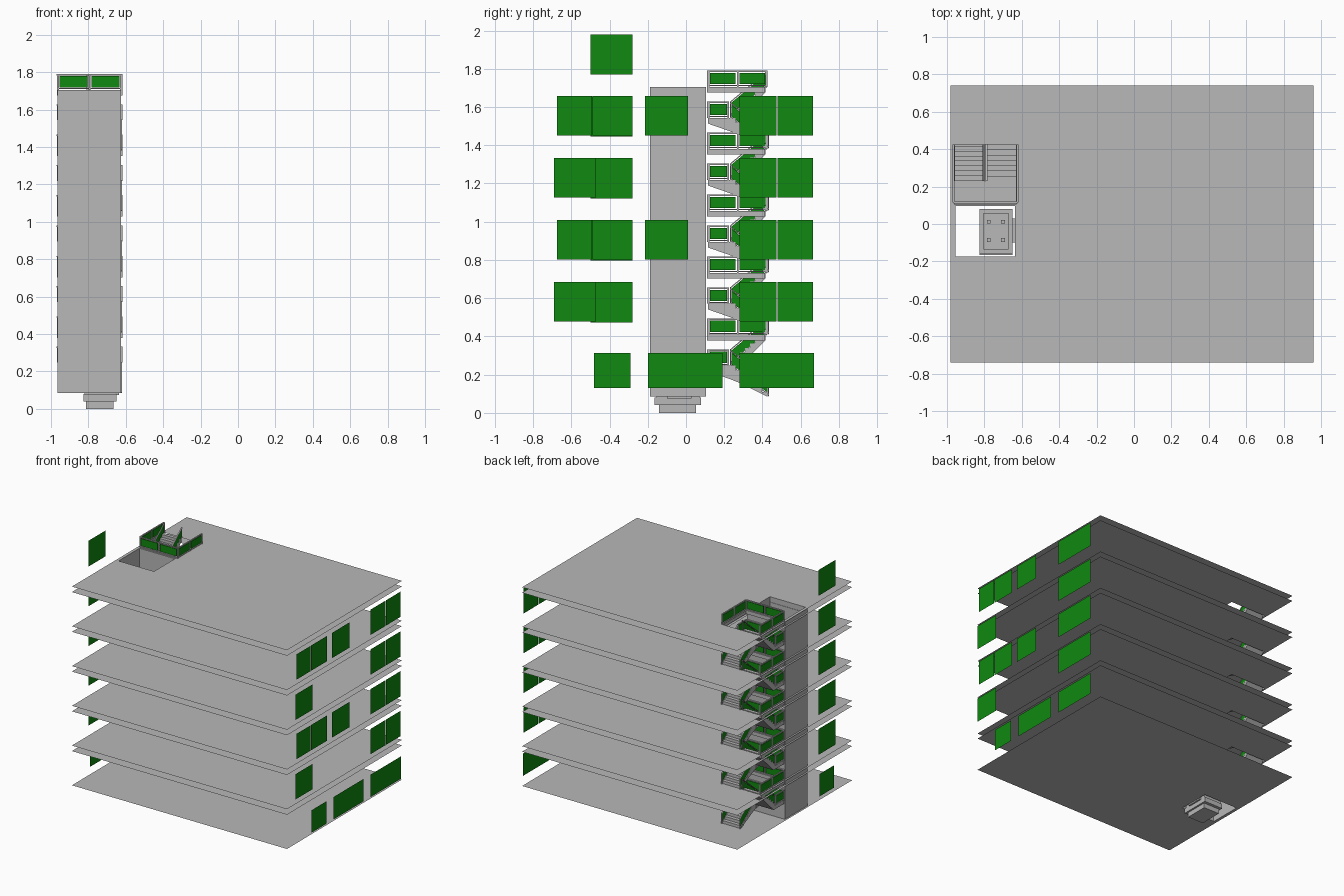
import bpy, bmesh
from mathutils import Vector

cube = bpy.data.objects.get("Cube")
if cube:
    bpy.data.objects.remove(cube, do_unlink=True)


def material(name, color):
    m = bpy.data.materials.new(name)
    m.use_nodes = True
    m.diffuse_color = color
    m.node_tree.nodes["Principled BSDF"].inputs["Base Color"].default_value = color
    return m


GREY = material("concrete grey", (0.48, 0.48, 0.48, 1))
GREEN = material("panel green", (0.005, 0.25, 0.005, 1))


class Part:
    """Collects simple solids and faces into one named object."""

    def __init__(self, name, mat):
        self.name, self.mat, self.bm = name, mat, bmesh.new()

    def face(self, points):
        return self.bm.faces.new([self.bm.verts.new(p) for p in points])

    def solid(self, points, offset):
        f = self.face(points)
        new = bmesh.ops.extrude_face_region(self.bm, geom=[f], use_keep_orig=True)
        verts = [g for g in new["geom"] if isinstance(g, bmesh.types.BMVert)]
        bmesh.ops.translate(self.bm, verts=verts, vec=offset)

    def box(self, x, y, z):
        self.solid([(x[0], y[0], z[0]), (x[1], y[0], z[0]),
                    (x[1], y[1], z[0]), (x[0], y[1], z[0])], (0, 0, z[1] - z[0]))

    def strip(self, a, b, low, high, thick):
        # upright band between two points, following their slope
        a, b = Vector(a), Vector(b)
        up = Vector((0, 0, 1))
        side = (b - a).cross(up).normalized() * thick
        pts = [a + up * low, b + up * low, b + up * high, a + up * high]
        self.solid([p - side / 2 for p in pts], side)

    def finish(self, recalc=True):
        if recalc:
            bmesh.ops.recalc_face_normals(self.bm, faces=self.bm.faces)
        mesh = bpy.data.meshes.new(self.name)
        self.bm.to_mesh(mesh)
        self.bm.free()
        mesh.materials.append(self.mat)
        bpy.context.collection.objects.link(bpy.data.objects.new(self.name, mesh))


BASE, STOREY = 0.085, 0.324
floors = [BASE + STOREY * i for i in range(6)]
LEFT, MIDDLE, RIGHT = -0.965, -0.797, -0.622     # stair sides
NEAR, TURN, FAR = 0.115, 0.23, 0.425             # stair depth marks

# Thin floor and ceiling sheets with shaft and stair openings
xs = (-0.98, -0.96, -0.63, 0.96)
ys = (-0.74, -0.175, 0.105, FAR, 0.74)


def sheet(name, z, holes):
    p = Part(name, GREY)
    for i in range(len(xs) - 1):
        for j in range(len(ys) - 1):
            if i == 1 and j in holes:
                continue
            p.face([(xs[i], ys[j], z), (xs[i + 1], ys[j], z),
                    (xs[i + 1], ys[j + 1], z), (xs[i], ys[j + 1], z)])
    bmesh.ops.remove_doubles(p.bm, verts=p.bm.verts, dist=0.0001)
    p.finish(False)


sheet("ground_floor", BASE, (1,))
for n, z in enumerate(floors[1:], 1):
    sheet(f"floor_{n}", z, (1, 2))
    sheet(f"ceiling_{n}", z - 0.045, (1, 2))

# Window panels on both end faces
windows = Part("window_panels", GREEN)


def window(x, y0, y1, z0, z1):
    windows.face([(x, y0, z0), (x, y1, z0), (x, y1, z1), (x, y0, z1)])


for y0, y1 in ((-0.48, -0.29), (-0.2, 0.19), (0.28, 0.67)):
    window(1, y0, y1, 0.13, 0.312)
window(-1, -0.48, -0.29, 0.13, 0.312)
for n, z in enumerate(floors[1:], 1):
    window(-1, -0.5, -0.28, z + 0.065, z + 0.275)
    if n == 5:
        continue
    spans = [(0.28, 0.474), (0.478, 0.665)]
    if n % 2:
        spans += [(-0.69, -0.47)]
    else:
        spans += [(-0.675, -0.492), (-0.488, -0.28), (-0.215, 0.01)]
    for y0, y1 in spans:
        window(1, y0, y1, z + 0.07, z + 0.276)
windows.finish(False)

# Lift shaft, open at top and bottom
shaft = Part("lift_shaft", GREY)
SX, SY, SZ, T = (-0.965, -0.625), (-0.188, 0.105), (BASE, floors[-1]), 0.01
shaft.box((SX[0], SX[0] + T), SY, SZ)
shaft.box((SX[1] - T, SX[1]), SY, SZ)
shaft.box((SX[0] + T, SX[1] - T), (SY[0], SY[0] + T), SZ)
shaft.box((SX[0] + T, SX[1] - T), (SY[1] - T, SY[1]), SZ)
shaft.finish()

# Lift doors with jambs, lintel and sill on each served floor
doors = Part("lift_doors", GREY)
for z in floors[:-1]:
    x0 = SX[1] - 0.001
    doors.box((x0, x0 + 0.003), (-0.105, 0.02), (z, z + 0.16))
    for y in (-0.115, -0.083, -0.008, 0.02):
        doors.box((x0, x0 + 0.006), (y, y + 0.01), (z, z + 0.162))
    doors.box((x0, x0 + 0.006), (-0.128, 0.035), (z, z + 0.006))
    doors.box((x0, x0 + 0.006), (-0.115, 0.03), (z + 0.157, z + 0.166))
doors.finish()

# Lift car with stepped underside, stepped roof and roof fittings
car = Part("lift_car", GREY)
for x, y, z in (((-0.812, -0.665), (-0.14, 0.053), (0, 0.04)),
                ((-0.826, -0.65), (-0.165, 0.078), (0.04, 0.08)),
                ((-0.82, -0.655), (-0.155, 0.07), (0.08, 0.29)),
                ((-0.826, -0.65), (-0.16, 0.08), (0.29, 0.3)),
                ((-0.805, -0.67), (-0.135, 0.058), (0.3, 0.32)),
                ((-0.65, -0.636), (-0.1, 0.03), (0.075, 0.28))):
    car.box(x, y, z)
for x in (-0.777, -0.7):
    for y in (-0.085, 0.012):
        car.box((x - 0.01, x + 0.01), (y - 0.01, y + 0.01), (0.32, 0.33))
car.finish()

# Dog-leg stairs with railings
stairs = Part("stairs", GREY)
rails = Part("stair_railing_frames", GREY)
infill = Part("stair_railing_panels", GREEN)
STEPS = 7


def flight(x0, x1, y0, z0, y1, z1, underside):
    # stepped profile rising from (y0, z0) to (y1, z1), closed by the underside
    pts = []
    for i in range(STEPS):
        y = y0 + (y1 - y0) * i / STEPS
        h = z0 + (z1 - z0) * (i + 1) / STEPS
        pts += [(y, z0 + (z1 - z0) * i / STEPS), (y, h)]
    pts += [(y1, z1)] + underside
    stairs.solid([(x0, y, z) for y, z in pts], (x1 - x0, 0, 0))


def railing(a, b, bays=1):
    a, b = Vector(a), Vector(b)
    d = (b - a).normalized()
    rails.strip(a, b, 0.004, 0.01, 0.008)
    rails.strip(a, b, 0.078, 0.085, 0.01)
    for i in range(bays + 1):
        c = a.lerp(b, i / bays)
        c = c + d * (0.004 if i == 0 else -0.004 if i == bays else 0)
        rails.strip(c - d * 0.004, c + d * 0.004, 0, 0.08, 0.008)
    for i in range(bays):
        infill.strip(a.lerp(b, i / bays) + d * 0.011,
                     a.lerp(b, (i + 1) / bays) - d * 0.011, 0.014, 0.073, 0.005)


for low, top in zip(floors, floors[1:]):
    mid = (low + top) / 2
    # lower flight, half landing, upper flight
    flight(MIDDLE + 0.005, RIGHT, FAR, low, TURN, mid,
           [(TURN, mid - 0.07), (0.28, mid - 0.09)])
    flight(LEFT, MIDDLE - 0.005, TURN, mid, FAR - 0.01, top,
           [(FAR - 0.01, top - 0.03), (TURN + 0.02, mid - 0.03), (TURN, mid - 0.03)])
    stairs.box((LEFT, MIDDLE), (NEAR, TURN), (mid - 0.03, mid))
    stairs.solid([(MIDDLE, y, z) for y, z in ((NEAR, mid), (TURN, mid),
                 (TURN, mid - 0.07), (NEAR, mid - 0.03))], (RIGHT - MIDDLE, 0, 0))
    # sloped railings
    for x in (MIDDLE + 0.008, RIGHT - 0.004):
        railing((x, TURN, mid), (x, FAR + 0.01, low))
    for x in (MIDDLE - 0.008, LEFT + 0.004):
        railing((x, TURN, mid), (x, FAR, top))
    # half landing railings, then the guard around the floor opening
    for z, end, bays in ((mid, TURN - 0.005, 1), (top, FAR, 2)):
        railing((LEFT, NEAR, z), (RIGHT, NEAR, z), 2)
        for x in (LEFT, RIGHT):
            railing((x, NEAR, z), (x, end, z), bays)
    # edge trim under the guard
    for x in (LEFT, RIGHT):
        stairs.strip((x, NEAR, top), (x, 0.41, top), -0.03, 0, 0.008)
    stairs.strip((LEFT, NEAR, top), (RIGHT, NEAR, top), -0.03, 0, 0.008)

stairs.finish()
rails.finish()
infill.finish()
